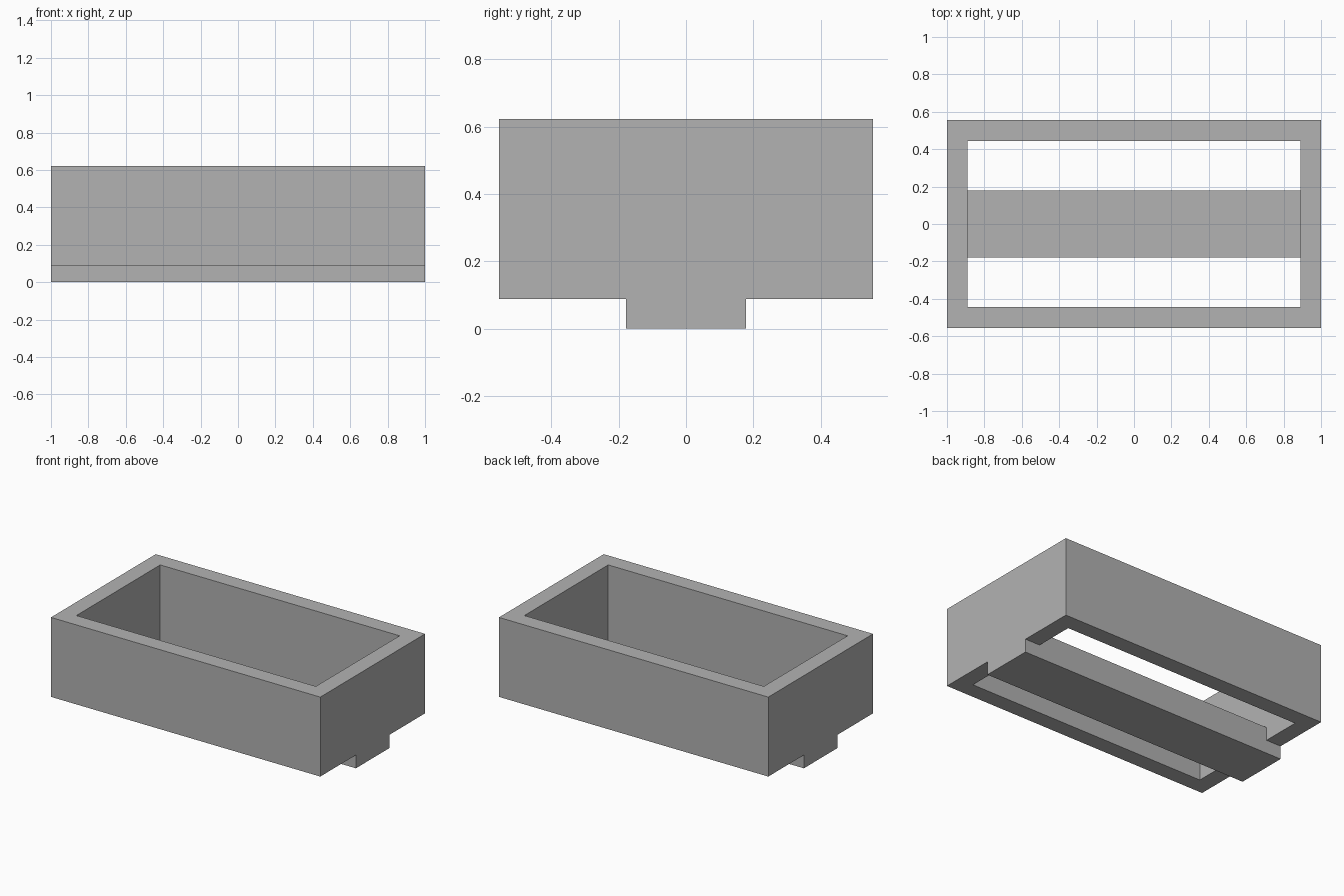
import bpy
import bmesh

if "Cube" in bpy.data.objects:
    bpy.data.objects.remove(bpy.data.objects["Cube"])

U = 1 / 9                      # wall thickness
HALF_X, HALF_Y = 9 * U, 5 * U  # outer half sizes
TOP = 5.6 * U
STEP = 0.8 * U                 # underside of the walls
RAIL = 1.6 * U                 # rail half width, also its top height

grey = bpy.data.materials.new("grey")
grey.use_nodes = True
colour = (0.448, 0.448, 0.448, 1)
grey.diffuse_color = colour
grey.node_tree.nodes["Principled BSDF"].inputs["Base Color"].default_value = colour


def prism(name, half_profile, half_length):
    """Mirror a (y, z) half profile across y = 0 and extrude it along x."""
    profile = half_profile + [(-y, z) for y, z in reversed(half_profile)]
    bm = bmesh.new()
    face = bm.faces.new([bm.verts.new((-half_length, y, z)) for y, z in profile])
    out = bmesh.ops.extrude_face_region(bm, geom=[face])
    moved = [v for v in out["geom"] if isinstance(v, bmesh.types.BMVert)]
    bmesh.ops.translate(bm, verts=moved, vec=(2 * half_length, 0, 0))
    bmesh.ops.recalc_face_normals(bm, faces=bm.faces)
    mesh = bpy.data.meshes.new(name)
    bm.to_mesh(mesh)
    bm.free()
    mesh.materials.append(grey)
    obj = bpy.data.objects.new(name, mesh)
    bpy.context.collection.objects.link(obj)
    return obj


# Open box with a central rail underneath
tray = prism("tray_with_rail",
             [(RAIL, 0), (RAIL, STEP), (HALF_Y, STEP), (HALF_Y, TOP)], HALF_X)

# Pocket that leaves the rail standing and opens a slot on each side of it
cutter = prism("pocket_cutter",
               [(RAIL, RAIL), (RAIL, STEP / 2), (HALF_Y - U, STEP / 2),
                (HALF_Y - U, TOP + U)], HALF_X - U)
cutter.hide_render = True

cut = tray.modifiers.new("pocket", "BOOLEAN")
cut.operation = "DIFFERENCE"
cut.solver = "EXACT"
cut.object = cutter
bpy.context.view_layer.objects.active = tray
bpy.ops.object.modifier_apply(modifier=cut.name)
bpy.data.objects.remove(cutter)
